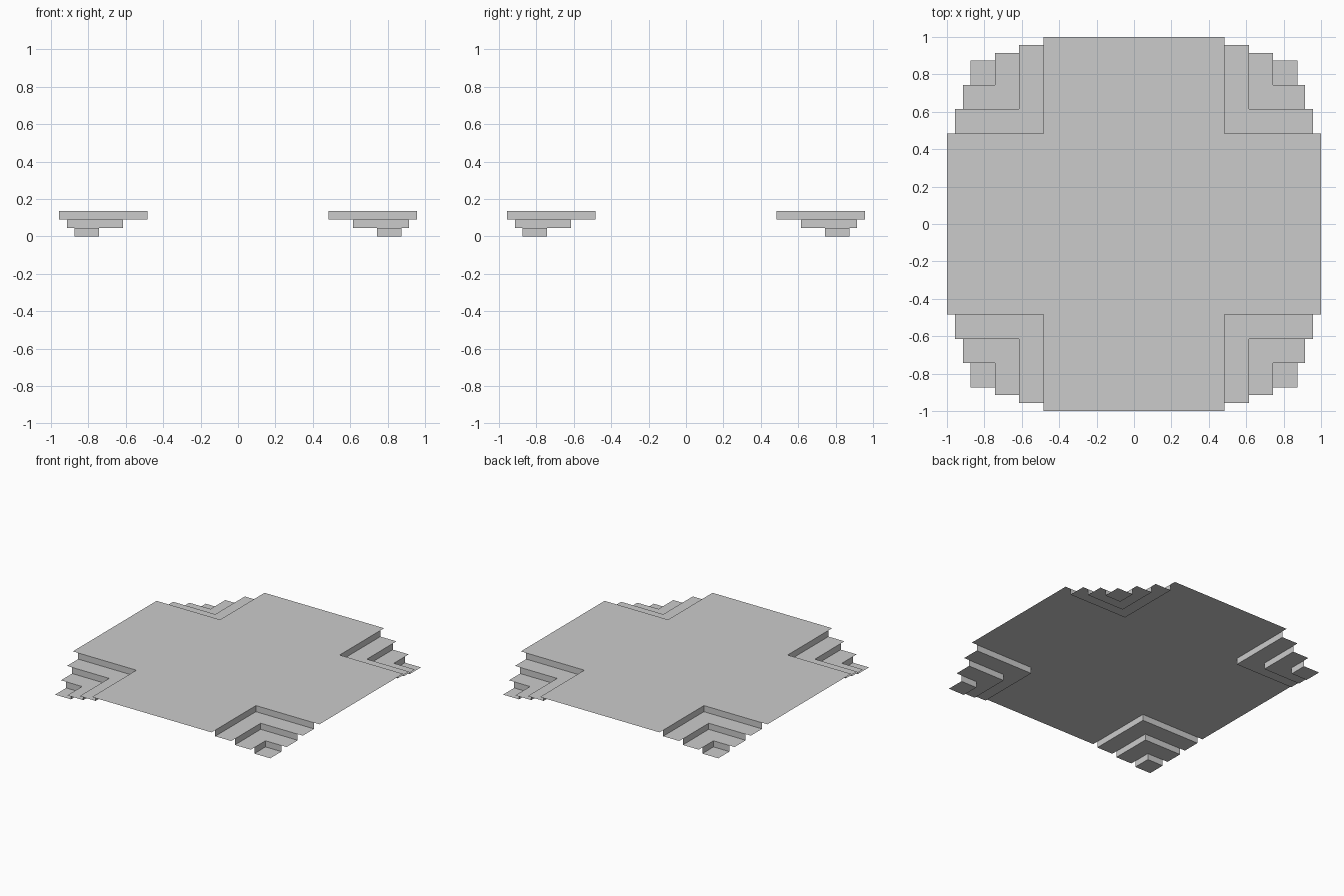
import bpy
import bmesh

default = bpy.data.objects.get("Cube")
if default:
    bpy.data.objects.remove(default, do_unlink=True)

# Plain grey material
grey = bpy.data.materials.new("plain grey")
grey.use_nodes = True
colour = (0.6, 0.6, 0.6, 1.0)
grey.diffuse_color = colour
grey.node_tree.nodes["Principled BSDF"].inputs["Base Color"].default_value = colour

INNER = [0, 0.485, 0.615, 0.744, 0.873]   # where each terrace begins
OUTER = [1.0, 0.957, 0.915, 0.873]        # how far each terrace reaches
STEP = 0.045

bm = bmesh.new()


def quad(*points):
    bm.faces.new([bm.verts.new(p) for p in points])


def tread(x0, x1, y0, y1, z):
    quad((x0, y0, z), (x1, y0, z), (x1, y1, z), (x0, y1, z))


# One quarter of the sheet: L-shaped treads stepping down to the corner
for i, reach in enumerate(OUTER):
    a, b = INNER[i], INNER[i + 1]
    z = STEP * (3 - i)
    tread(a, b, a, b, z)
    if reach > b:
        tread(b, reach, a, b, z)
        tread(a, b, b, reach, z)
    # Risers up to the terrace above
    if i:
        top = z + STEP
        quad((a, a, z), (a, reach, z), (a, reach, top), (a, a, top))
        quad((a, a, top), (reach, a, top), (reach, a, z), (a, a, z))

bmesh.ops.remove_doubles(bm, verts=bm.verts, dist=0.0005)
bmesh.ops.recalc_face_normals(bm, faces=bm.faces)
# Make the sheet face upward
bm.faces.ensure_lookup_table()
if bm.faces[0].normal.z < 0:
    bmesh.ops.reverse_faces(bm, faces=bm.faces)

mesh = bpy.data.meshes.new("terraced_sheet")
bm.to_mesh(mesh)
bm.free()
mesh.materials.append(grey)
sheet = bpy.data.objects.new("terraced_sheet", mesh)
bpy.context.collection.objects.link(sheet)

# Mirror the quarter to all four corners
mirror = sheet.modifiers.new("four_corners", 'MIRROR')
mirror.use_axis = (True, True, False)
mirror.use_clip = True
mirror.merge_threshold = 0.0005
